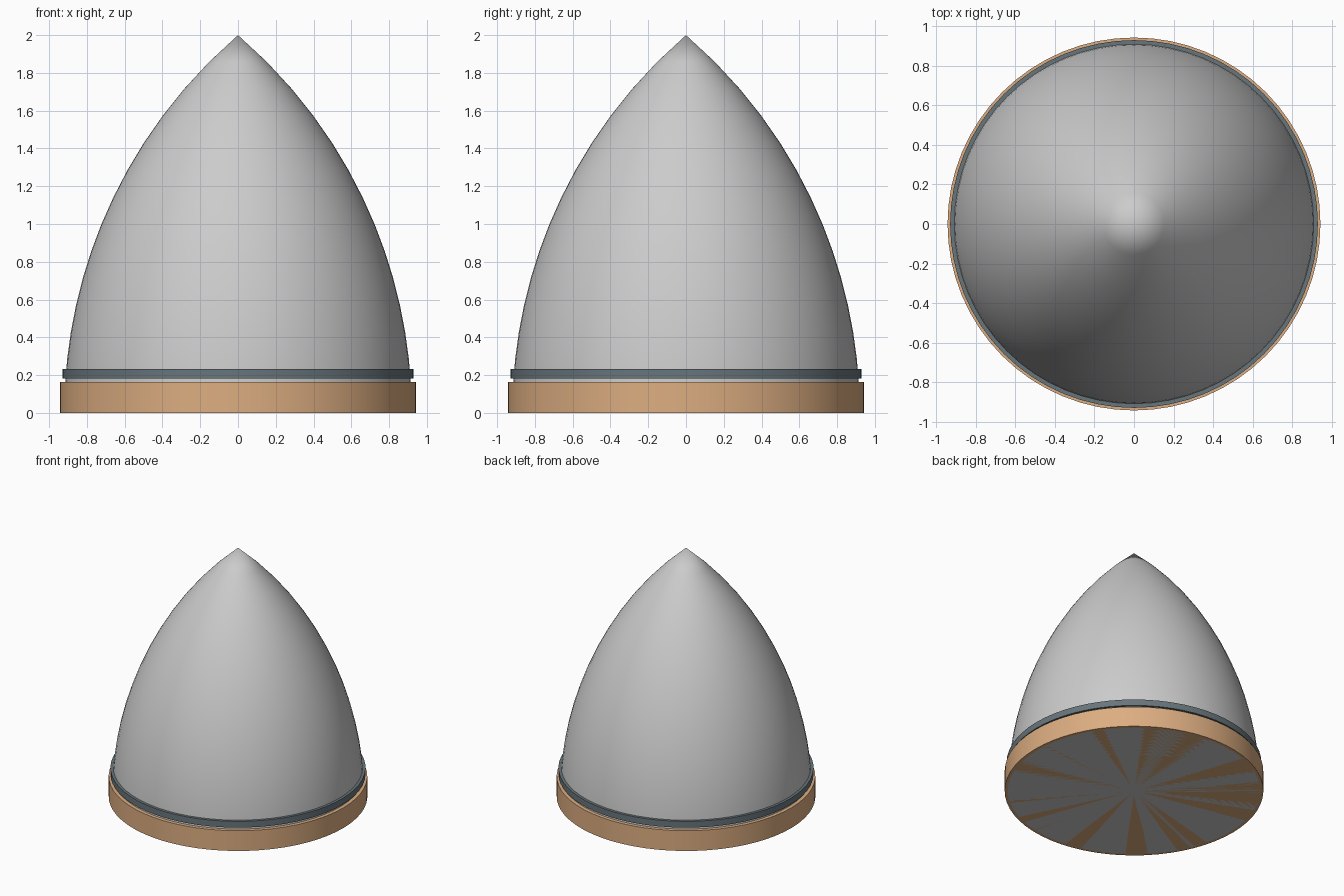
import bpy, bmesh, math

if "Cube" in bpy.data.objects:
    bpy.data.objects.remove(bpy.data.objects["Cube"])

SIDES = 64
R, L = 0.92, 2.0


def material(name, rgb):
    m = bpy.data.materials.new(name)
    m.diffuse_color = (*rgb, 1)
    m.use_nodes = True
    m.node_tree.nodes["Principled BSDF"].inputs["Base Color"].default_value = m.diffuse_color
    return m


def lathe(name, profile, mat=None):
    """Revolve (radius, z) points around z; radius 0 closes to a point."""
    bm = bmesh.new()
    rings = []
    for r, z in profile:
        count = SIDES if r > 1e-6 else 1
        rings.append([bm.verts.new((r * math.cos(2 * math.pi * i / SIDES),
                                    r * math.sin(2 * math.pi * i / SIDES), z))
                      for i in range(count)])
    for a, b in zip(rings, rings[1:]):
        for i in range(SIDES):
            j = (i + 1) % SIDES
            corners = [a[i % len(a)], a[j % len(a)], b[j % len(b)], b[i % len(b)]]
            bm.faces.new(list(dict.fromkeys(corners)))
    bmesh.ops.recalc_face_normals(bm, faces=bm.faces)
    mesh = bpy.data.meshes.new(name)
    bm.to_mesh(mesh)
    bm.free()
    ob = bpy.data.objects.new(name, mesh)
    bpy.context.collection.objects.link(ob)
    if mat:
        mesh.materials.append(mat)
    bpy.context.view_layer.objects.active = ob
    ob.select_set(True)
    bpy.ops.object.shade_smooth_by_angle(angle=math.radians(40))
    ob.select_set(False)
    return ob


def drum(name, r, z0, z1, mat):
    return lathe(name, [(0, z0), (r, z0), (r, z1), (0, z1)], mat)


# Nose shell: tangent ogive with a closed base
STEPS = 14
rho = (R * R + L * L) / (2 * R)
ogive = [(math.sqrt(rho * rho - (L * k / STEPS) ** 2) + R - rho, L * k / STEPS)
         for k in range(STEPS)]
lathe("nose_shell", [(0, 0)] + ogive + [(0, L)])

# Copper base band
drum("base_band", 0.943, 0, 0.163, material("copper", (0.72, 0.42, 0.22)))

# Dark seal ring just above the band
drum("seal_ring", 0.93, 0.182, 0.232, material("dark", (0.14, 0.18, 0.20)))
